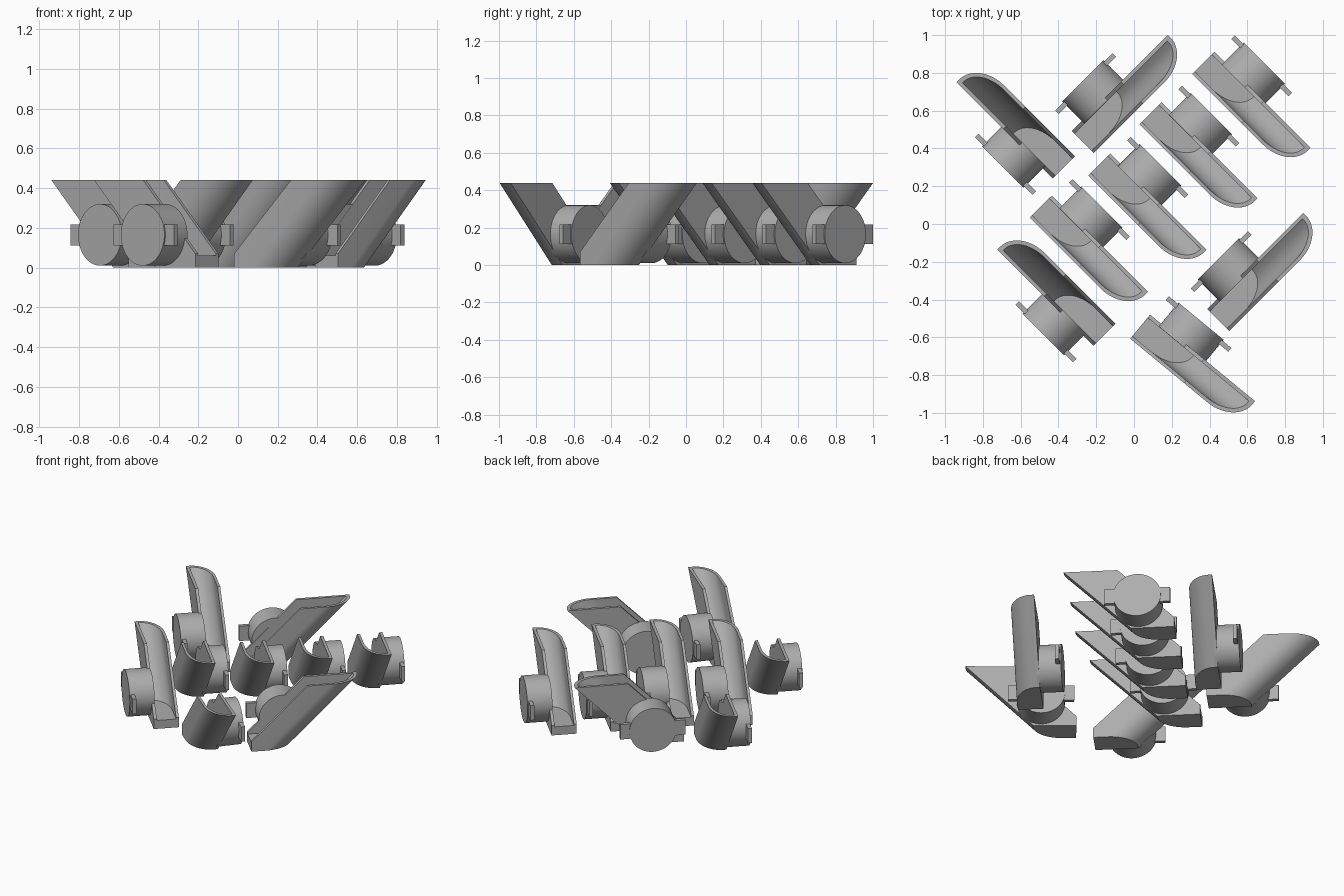
import bpy, bmesh, math

if "Cube" in bpy.data.objects:
    bpy.data.objects.remove(bpy.data.objects["Cube"])

TOP = 0.44      # rim height; the chute leans 45 degrees along +x
TUBE_U, TUBE_Z = 0.23, 0.165

grey = bpy.data.materials.new("plain grey")
grey.diffuse_color = (0.42, 0.42, 0.42, 1)
grey.use_nodes = True
grey.node_tree.nodes["Principled BSDF"].inputs["Base Color"].default_value = grey.diffuse_color


def finish(bm, name):
    bmesh.ops.recalc_face_normals(bm, faces=bm.faces)
    me = bpy.data.meshes.new(name)
    bm.to_mesh(me)
    bm.free()
    me.materials.append(grey)
    ob = bpy.data.objects.new(name, me)
    bpy.context.collection.objects.link(ob)
    return ob


def leaning_prism(name, outline, z0, z1):
    """Extrude a horizontal outline upward with a 45 degree lean."""
    bm = bmesh.new()
    lo = [bm.verts.new((x + z0, y, z0)) for x, y in outline]
    hi = [bm.verts.new((x + z1, y, z1)) for x, y in outline]
    n = len(outline)
    bm.faces.new(lo)
    bm.faces.new(hi)
    for i in range(n):
        j = (i + 1) % n
        bm.faces.new((lo[i], lo[j], hi[j], hi[i]))
    return finish(bm, name)


def box(name, x0, x1, y0, y1, z0, z1):
    bm = bmesh.new()
    bmesh.ops.create_cube(bm, size=1)
    for v in bm.verts:
        v.co = ((x0 + x1) / 2 + v.co.x * (x1 - x0),
                (y0 + y1) / 2 + v.co.y * (y1 - y0),
                (z0 + z1) / 2 + v.co.z * (z1 - z0))
    return finish(bm, name)


def cylinder(name, r, y0, y1):
    bm = bmesh.new()
    bmesh.ops.create_cone(bm, cap_ends=True, segments=64, radius1=r, radius2=r, depth=y1 - y0)
    for v in bm.verts:
        x, y, z = v.co
        v.co = (TUBE_U + x, (y0 + y1) / 2 + z, TUBE_Z + y)
    return finish(bm, name)


def combine(target, other, op):
    m = target.modifiers.new("cut", 'BOOLEAN')
    m.operation, m.solver, m.object = op, 'EXACT', other
    dg = bpy.context.evaluated_depsgraph_get()
    me = bpy.data.meshes.new_from_object(target.evaluated_get(dg))
    target.modifiers.clear()
    target.data = me
    bpy.data.objects.remove(other)


def outline(x_low, x_high, front, back, lip, rx):
    """Plan of the chute: flat back, flat front, rounded far corner."""
    ry = (back - lip) - front
    pts = [(x_low, back), (x_low, front)]
    for i in range(17):
        a = math.pi / 2 * i / 16
        pts.append((x_high - rx + rx * math.sin(a), front + ry - ry * math.cos(a)))
    pts.append((x_high, back))
    return pts


# chute: leaning half pipe with a flat back and a solid foot
nozzle = leaning_prism("scoop_nozzle", outline(-0.07, 0.28, -0.165, 0, 0.02, 0.19), 0, TOP)
hollow = leaning_prism("hollow", outline(-0.3, 0.255, -0.147, -0.02, 0.008, 0.18), 0.06, TOP + 0.1)
combine(nozzle, hollow, 'DIFFERENCE')
combine(nozzle, box("low_end_trim", -0.4, 0, -0.5, 0.5, -0.2, 0.8), 'DIFFERENCE')

# round inlet tube with two side ears
combine(nozzle, cylinder("tube", 0.155, -0.019, 0.145), 'UNION')
for s in (-1, 1):
    x0, x1 = sorted((TUBE_U + s * 0.147, TUBE_U + s * 0.215))
    combine(nozzle, box("ear", x0, x1, 0.112, 0.138, 0.112, 0.218), 'UNION')
combine(nozzle, cylinder("bore", 0.138, -0.0205, 0.3), 'DIFFERENCE')

bpy.context.view_layer.objects.active = nozzle
nozzle.select_set(True)
bpy.ops.object.shade_smooth_by_angle(angle=math.radians(30))

# nine copies: back low corner and heading
places = [
    (0.425, 0.912, -45), (0.145, 0.645, -45), (-0.125, 0.373, -45), (-0.435, 0.15, -45),
    (0.085, -0.48, -39.5), (-0.43, 0.242, 135), (-0.215, -0.645, 135),
    (-0.33, 0.492, 45), (0.387, -0.45, 45),
]
for i, (x, y, deg) in enumerate(places):
    ob = nozzle if i == 0 else nozzle.copy()
    if i:
        bpy.context.collection.objects.link(ob)
    ob.name = f"scoop_nozzle_{i + 1}"
    ob.location = (x, y, 0)
    ob.rotation_euler = (0, 0, math.radians(deg))
